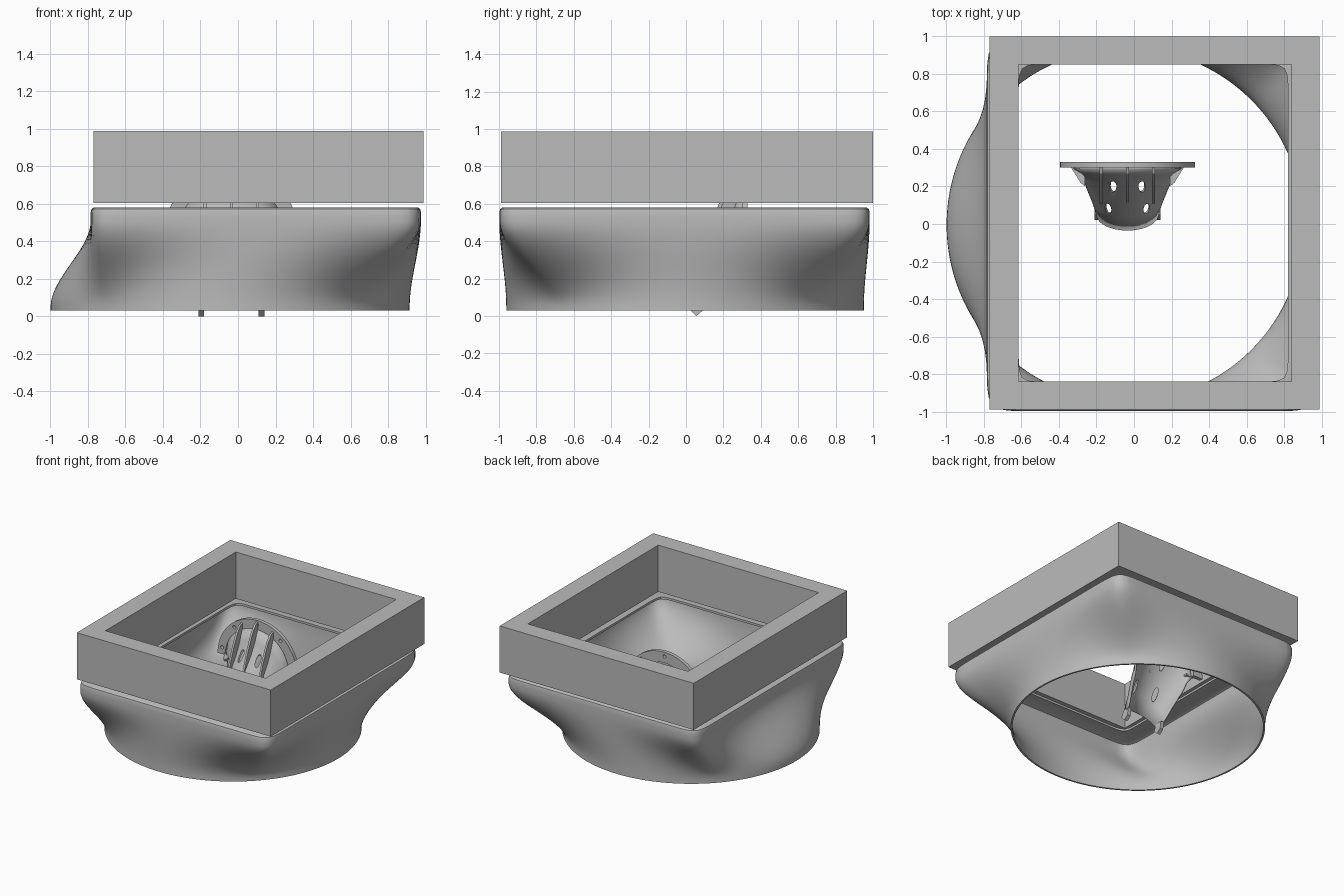
import bpy, bmesh, math
from mathutils import Vector, Matrix

cube = bpy.data.objects.get("Cube")
if cube:
    bpy.data.objects.remove(cube)

grey = bpy.data.materials.new("neutral_grey")
grey.use_nodes = True
colour = (0.5, 0.5, 0.5, 1)
grey.diffuse_color = colour
grey.node_tree.nodes["Principled BSDF"].inputs["Base Color"].default_value = colour


def finish(name, bm, smooth=None):
    bmesh.ops.recalc_face_normals(bm, faces=bm.faces)
    mesh = bpy.data.meshes.new(name)
    bm.to_mesh(mesh)
    bm.free()
    obj = bpy.data.objects.new(name, mesh)
    bpy.context.collection.objects.link(obj)
    mesh.materials.append(grey)
    bpy.ops.object.select_all(action='DESELECT')
    obj.select_set(True)
    bpy.context.view_layer.objects.active = obj
    if smooth:
        bpy.ops.object.shade_smooth_by_angle(angle=math.radians(smooth))
    return obj


def loft(bm, rings, closed=True, cyclic=False):
    """Bridge equal-length rings of points with quads."""
    rows = [[bm.verts.new(p) for p in ring] for ring in rings]
    pairs = list(zip(rows, rows[1:])) + ([(rows[-1], rows[0])] if cyclic else [])
    n = len(rows[0])
    for a, b in pairs:
        for i in range(n if closed else n - 1):
            j = (i + 1) % n
            bm.faces.new((a[i], a[j], b[j], b[i]))


def prism(bm, outline, offset):
    """Extrude a flat outline along an offset vector."""
    face = bm.faces.new([bm.verts.new(p) for p in outline])
    moved = bmesh.ops.extrude_face_region(bm, geom=[face])['geom']
    bmesh.ops.translate(bm, vec=offset, verts=[v for v in moved if isinstance(v, bmesh.types.BMVert)])


def apply_modifier(obj, kind, **settings):
    mod = obj.modifiers.new(kind.lower(), kind)
    for key, value in settings.items():
        setattr(mod, key, value)
    bpy.context.view_layer.objects.active = obj
    bpy.ops.object.modifier_apply(modifier=mod.name)


def cut(obj, cutter):
    cutter.hide_render = True
    apply_modifier(obj, 'BOOLEAN', operation='DIFFERENCE', solver='EXACT', object=cutter)
    bpy.data.objects.remove(cutter)


# Square frame: a rectangular tube
def rectangle(x0, x1, y0, y1, z):
    return [(x0, y0, z), (x1, y0, z), (x1, y1, z), (x0, y1, z)]


outer, inner = (-0.77, 0.99, -0.99, 1.0), (-0.615, 0.84, -0.84, 0.85)
low, high = 0.605, 0.987
bm = bmesh.new()
loft(bm, [rectangle(*outer, low), rectangle(*outer, high),
          rectangle(*inner, high), rectangle(*inner, low)], cyclic=True)
finish("square_frame", bm)

# Funnel: rounded square on top blending to an offset round mouth
SEGMENTS = 192


def squircle(cx, cy, hx, hy, power, z):
    ring = []
    for i in range(SEGMENTS):
        t = math.tau * i / SEGMENTS
        c, s = math.cos(t), math.sin(t)
        r = (abs(c) ** power + abs(s) ** power) ** (-1 / power)
        ring.append(Vector((cx + hx * r * c, cy + hy * r * s, z)))
    return ring


def wall(z, inset):
    k = min(max((z - 0.05) / 0.46, 0), 1)
    k = k * k * (3 - 2 * k)
    mouth = squircle(-0.042, -0.005, 0.957 - inset, 0.956 - inset, 2, z)
    top = squircle(0.095, -0.008, 0.88 - inset, 0.99 - inset, 20, z)
    side = min(max((z - 0.03) / 0.54, 0), 1)
    # the y direction tapers straight while the rest follows an S-curve
    ring = []
    for a, b in zip(mouth, top):
        p = a.lerp(b, k)
        ring.append(p)
    return ring


heights = [0.03 + 0.525 * i / 20 for i in range(21)]
rings = [wall(z, 0) for z in heights]
rings += [wall(0.572, 0.004), wall(0.58, 0.016)]
rings += [squircle(0.103, 0.005, 0.718, 0.845, 26, z) for z in (0.58, 0.562)]
rings += [wall(0.562, 0.03)] + [wall(z, 0.014) for z in reversed(heights)]
bm = bmesh.new()
loft(bm, rings, cyclic=True)
finish("funnel", bm, 40)

# Half cup holder hanging from a vertical back plate
CX = -0.035
stations = [(0.30, 0.43, 0.285, 0), (0.28, 0.38, 0.25, 0.06), (0.25, 0.31, 0.232, 0.15),
            (0.19, 0.23, 0.21, 0.28), (0.12, 0.12, 0.18, 0.42), (0.05, 0.03, 0.158, 0.5)]


def cup_ring(y, z, radius, lean):
    rise = math.sqrt(1 - lean * lean)
    ring = []
    for i in range(33):
        t = math.pi * i / 32
        h = radius * math.sin(t)
        ring.append((CX + radius * math.cos(t), y - h * lean, z + h * rise))
    return ring


bm = bmesh.new()
loft(bm, [cup_ring(*s) for s in stations], closed=False)
cup = finish("cup_shell", bm, 40)
apply_modifier(cup, 'SOLIDIFY', thickness=0.014, offset=0)

# Vent slots through the cup, mirrored left and right
bm = bmesh.new()
for side in (-1, 1):
    for y, z in ((0.18, 0.55), (0.09, 0.30)):
        normal = Vector((side * 0.4, -0.45, 0.8)).normalized()
        along = Vector((0, -0.45, -0.85))
        along = (along - normal * along.dot(normal)).normalized()
        across = normal.cross(along)
        turn = Matrix((across, along, normal)).transposed().to_4x4()
        place = Matrix.Translation((CX + side * 0.095, y, z))
        bmesh.ops.create_cone(bm, cap_ends=True, segments=20, radius1=0.02, radius2=0.02, depth=0.16,
                              matrix=place @ turn @ Matrix.Diagonal((0.9, 2.4, 1, 1)))
cut(cup, finish("slot_cutter", bm))

# Back plate: half ring with screw holes
bm = bmesh.new()
arc = [math.pi * i / 40 for i in range(41)]
outline = [(CX + r * math.cos(t), 0.30, 0.43 + r * math.sin(t))
           for r, angles in ((0.36, arc), (0.272, arc[::-1])) for t in angles]
prism(bm, outline, (0, 0.03, 0))
plate = finish("back_plate", bm, 30)
bm = bmesh.new()
for i in range(5):
    t = math.radians(10 + 40 * i)
    spot = Matrix.Translation((CX + 0.325 * math.cos(t), 0.315, 0.43 + 0.325 * math.sin(t)))
    bmesh.ops.create_cone(bm, cap_ends=True, segments=16, radius1=0.014, radius2=0.014, depth=0.1,
                          matrix=spot @ Matrix.Rotation(math.pi / 2, 4, 'X'))
cut(plate, finish("hole_cutter", bm))

# Ribs bracing the cup against the plate
rib_profile = [(0.30, 0.78), (0.27, 0.77), (0.235, 0.725), (0.20, 0.655), (0.165, 0.575),
               (0.11, 0.41), (0.15, 0.44), (0.245, 0.585), (0.30, 0.70)]
for name, dx, drop in (("left_rib", 0.14, 0.045), ("middle_rib", 0, 0), ("right_rib", -0.14, 0.045)):
    bm = bmesh.new()
    prism(bm, [(CX + dx - 0.008, y, z - drop) for y, z in rib_profile], (0.016, 0, 0))
    finish(name, bm)

# Side gussets and pointed clips at the lower rim
for name, side in (("left", 1), ("right", -1)):
    bm = bmesh.new()
    prism(bm, [(CX + side * x, y, 0.43) for x, y in ((0.23, 0.30), (0.30, 0.30), (0.25, 0.22), (0.225, 0.20))],
          (0, 0, 0.016))
    finish(name + "_gusset", bm)
    bm = bmesh.new()
    prism(bm, [(CX + side * 0.145, y, z) for y, z in ((0.02, 0.035), (0.055, 0.0), (0.09, 0.03), (0.10, 0.09), (0.05, 0.09))],
          (side * 0.03, 0, 0))
    finish(name + "_clip", bm)
